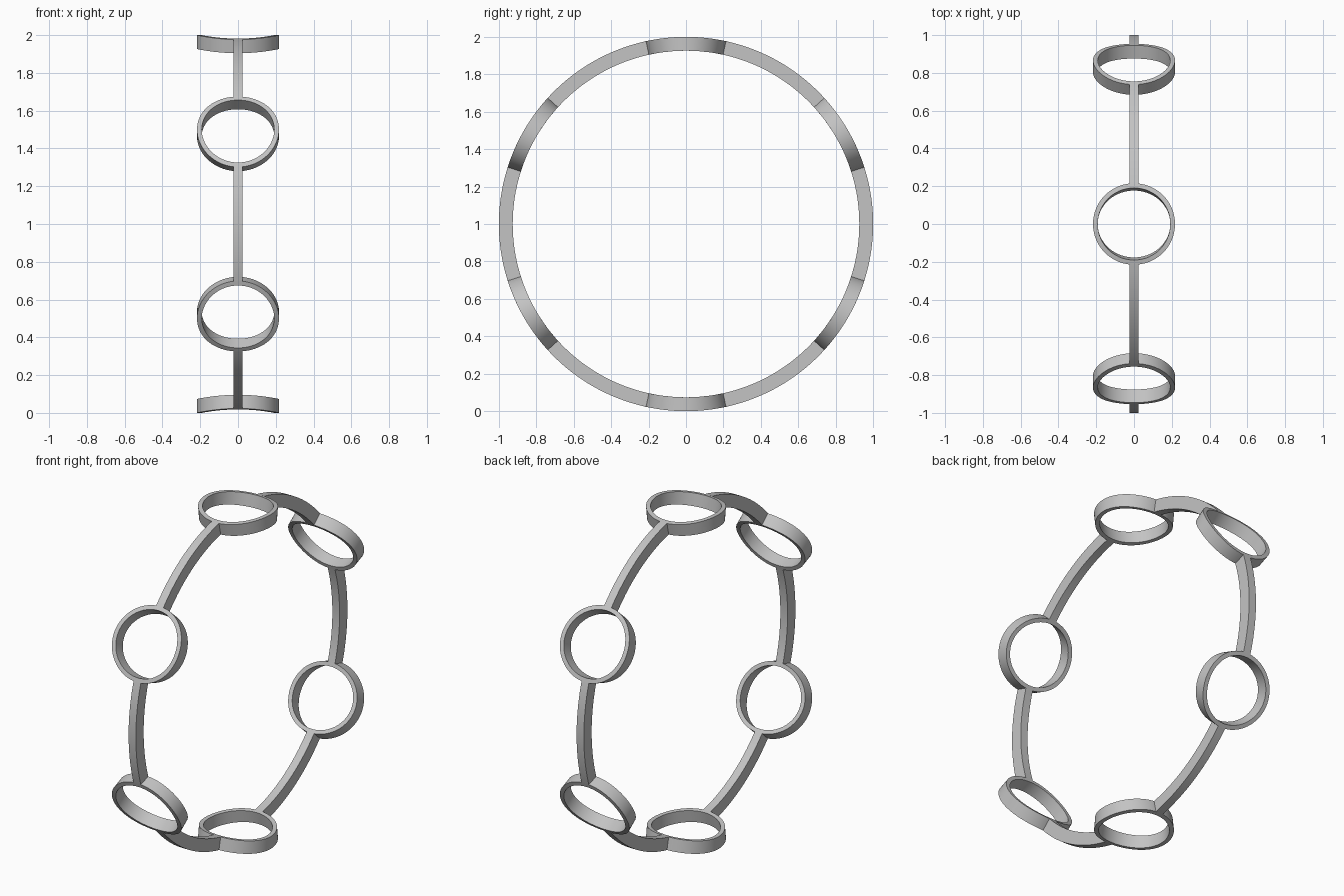
import bpy, bmesh
from math import sin, cos, pi, tau

cube = bpy.data.objects.get("Cube")
if cube:
    bpy.data.objects.remove(cube)

R_OUT, R_IN = 1.0, 0.926        # hoop shell
LOOP_OUT, LOOP_IN = 0.217, 0.192  # round loops
BAR_HALF = 0.024
COUNT = 6

metal = bpy.data.materials.new("light_grey_metal")
metal.use_nodes = True
grey = (0.55, 0.55, 0.55, 1)
metal.diffuse_color = grey
metal.node_tree.nodes["Principled BSDF"].inputs["Base Color"].default_value = grey


def bend(x, angle, r):
    """Wrap a point around the hoop, whose axis runs along x."""
    return (x, r * sin(angle), 1 + r * cos(angle))


def sweep(name, sections, closed):
    """Skin a row of four-cornered sections, closing or capping the ends."""
    bm = bmesh.new()
    rows = [[bm.verts.new(p) for p in s] for s in sections]
    pairs = list(zip(rows, rows[1:]))
    if closed:
        pairs.append((rows[-1], rows[0]))
    else:
        bm.faces.new(rows[0])
        bm.faces.new(rows[-1])
    for a, b in pairs:
        for i in range(4):
            j = (i + 1) % 4
            bm.faces.new((a[i], a[j], b[j], b[i]))
    bmesh.ops.recalc_face_normals(bm, faces=bm.faces)
    mesh = bpy.data.meshes.new(name)
    bm.to_mesh(mesh)
    bm.free()
    mesh.materials.append(metal)
    ob = bpy.data.objects.new(name, mesh)
    bpy.context.collection.objects.link(ob)
    bpy.ops.object.select_all(action="DESELECT")
    ob.select_set(True)
    bpy.context.view_layer.objects.active = ob
    bpy.ops.object.shade_smooth_by_angle(angle=pi / 6)


corners = [(LOOP_OUT, R_OUT), (LOOP_OUT, R_IN), (LOOP_IN, R_IN), (LOOP_IN, R_OUT)]
step = tau / COUNT
for k in range(COUNT):
    mid = k * step

    # Round loop curved to follow the hoop
    turns = [tau * i / 72 for i in range(72)]
    sweep(f"round_loop_{k + 1}",
          [[bend(c * cos(t), mid + c * sin(t), r) for c, r in corners] for t in turns],
          True)

    # Curved bar joining this loop to the next
    start, end = mid + LOOP_OUT - 0.003, mid + step - LOOP_OUT + 0.003
    angles = [start + (end - start) * i / 20 for i in range(21)]
    sweep(f"connecting_bar_{k + 1}",
          [[bend(-BAR_HALF, a, R_IN), bend(BAR_HALF, a, R_IN),
            bend(BAR_HALF, a, R_OUT), bend(-BAR_HALF, a, R_OUT)] for a in angles],
          False)
